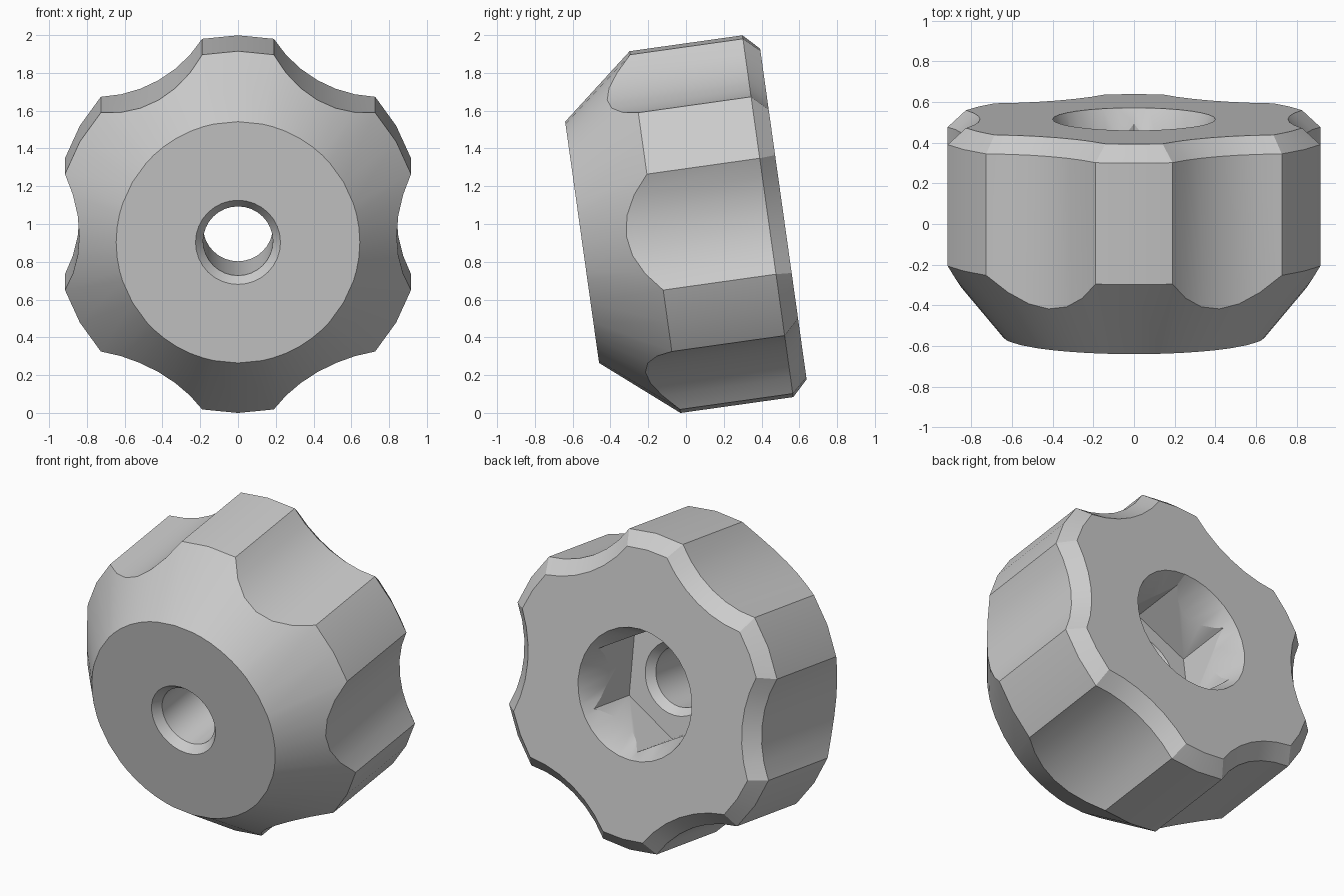
import bpy, bmesh
from math import sin, cos, acos, asin, atan2, hypot, pi, radians

if "Cube" in bpy.data.objects:
    bpy.data.objects.remove(bpy.data.objects["Cube"])

# Knob axis runs along local y: t = 0 at the front face, LENGTH at the back face
R, FRONT_R, CONE, LENGTH, CHAMFER = 0.967, 0.645, 0.39, 1.076, 0.083
SCALLOP_D, SCALLOP_R = 1.51, 0.67


def outline(r_out, r_cut, lobe_steps=2, cut_steps=6):
    """Six-lobed outline as (angle, radius) pairs."""
    edge = acos((SCALLOP_D**2 + r_out**2 - r_cut**2) / (2 * SCALLOP_D * r_out))
    half = asin(r_out * sin(edge) / r_cut)
    pts = []
    for k in range(6):
        base = k * pi / 3
        for i in range(cut_steps):
            a = half * (2 * i / cut_steps - 1)
            x, z = SCALLOP_D - r_cut * cos(a), r_cut * sin(a)
            pts.append((base + atan2(z, x), hypot(x, z)))
        for i in range(lobe_steps):
            pts.append((base + edge + (pi / 3 - 2 * edge) * i / lobe_steps, r_out))
    return pts


def loft(name, rings):
    """Closed solid from rings of (angle, radius, t)."""
    bm = bmesh.new()
    loops = [[bm.verts.new((r * cos(a), t, r * sin(a))) for a, r, t in ring] for ring in rings]
    n = len(loops[0])
    for lo, hi in zip(loops, loops[1:]):
        for i in range(n):
            j = (i + 1) % n
            bm.faces.new((lo[i], lo[j], hi[j], hi[i]))
    bm.faces.new(loops[0])
    bm.faces.new(loops[-1])
    bmesh.ops.recalc_face_normals(bm, faces=bm.faces[:])
    mesh = bpy.data.meshes.new(name)
    bm.to_mesh(mesh)
    bm.free()
    ob = bpy.data.objects.new(name, mesh)
    bpy.context.collection.objects.link(ob)
    return ob


def lathe(name, profile, sides=32):
    return loft(name, [[(pi / 2 + 2 * pi * i / sides, r, t) for i in range(sides)]
                       for r, t in profile])


# Scalloped body with conical front and chamfered back rim
outer = outline(R, SCALLOP_R)
inner = outline(R - CHAMFER, SCALLOP_R + CHAMFER)
slope = CONE / (R - FRONT_R)
knob = loft("knob", [
    [(a, FRONT_R, 0) for a, r in outer],
    [(a, r, (r - FRONT_R) * slope) for a, r in outer],
    [(a, r, LENGTH - CHAMFER) for a, r in outer],
    [(a, r, LENGTH) for a, r in inner],
])

# Tapered back opening, six-sided pocket, and bolt hole chamfered at both ends
cutters = [
    lathe("back_opening_cutter", [(0.25, 0.70), (0.408, LENGTH + 0.02)]),
    lathe("hex_pocket_cutter", [(0.37, 0.645), (0.37, 1.03)], 6),
    lathe("bolt_hole_cutter", [(0.265, -0.05), (0.185, 0.05), (0.185, 0.595), (0.235, 0.657)]),
]
bpy.context.view_layer.objects.active = knob
knob.select_set(True)
for cutter in cutters:
    cutter.hide_render = True
    mod = knob.modifiers.new(cutter.name, 'BOOLEAN')
    mod.operation = 'DIFFERENCE'
    mod.solver = 'EXACT'
    mod.object = cutter
    bpy.ops.object.modifier_apply(modifier=mod.name)
    bpy.data.objects.remove(cutter)

# Lean the knob back
knob.rotation_euler.x = radians(8)
knob.location = (0, -0.55, 0.903)
bpy.ops.object.shade_smooth_by_angle(angle=radians(25))
